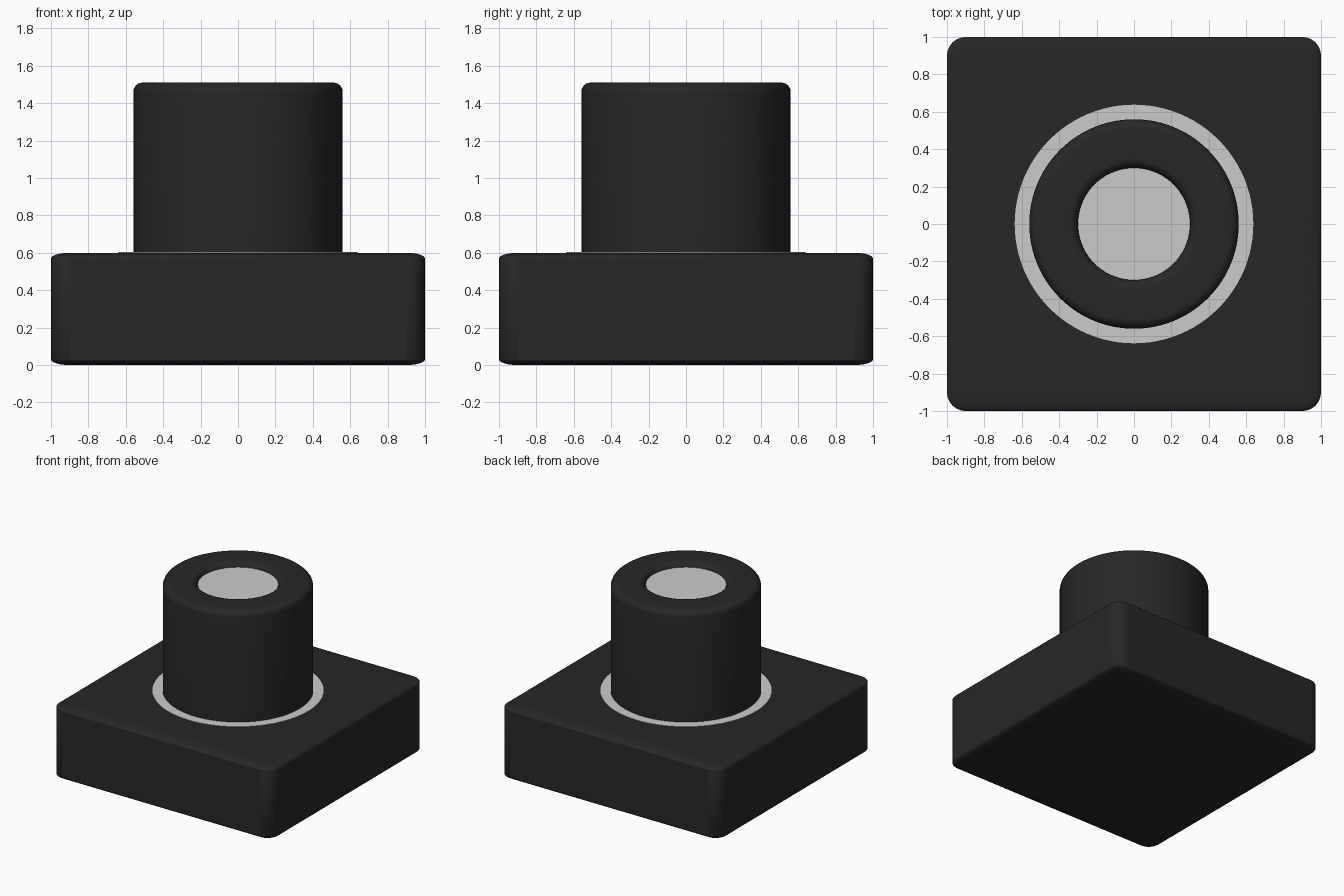
import bpy, bmesh, math

if "Cube" in bpy.data.objects:
    bpy.data.objects.remove(bpy.data.objects["Cube"])


def material(name, value):
    m = bpy.data.materials.new(name)
    m.diffuse_color = (value, value, value, 1)
    m.use_nodes = True
    m.node_tree.nodes["Principled BSDF"].inputs["Base Color"].default_value = m.diffuse_color
    return m


dark = material("charcoal", 0.02)
light = material("light_grey", 0.6)


def smooth(ob, angle=40):
    bpy.context.view_layer.objects.active = ob
    ob.select_set(True)
    bpy.ops.object.shade_smooth_by_angle(angle=math.radians(angle))
    ob.select_set(False)


def lathe(name, profile, mat, n=96):
    """Revolve an (r, z) profile around z; r = 0 ends close to a pole."""
    bm = bmesh.new()
    vs = [bm.verts.new((r, 0, z)) for r, z in profile]
    es = [bm.edges.new(p) for p in zip(vs, vs[1:])]
    bmesh.ops.spin(bm, geom=vs + es, axis=(0, 0, 1), cent=(0, 0, 0),
                   angle=math.tau, steps=n)
    bmesh.ops.remove_doubles(bm, verts=bm.verts, dist=1e-5)
    bmesh.ops.recalc_face_normals(bm, faces=bm.faces)
    me = bpy.data.meshes.new(name)
    bm.to_mesh(me)
    bm.free()
    me.materials.append(mat)
    ob = bpy.data.objects.new(name, me)
    bpy.context.collection.objects.link(ob)
    smooth(ob)
    return ob


def arc(cr, cz, rad, a0, a1, n=6):
    return [(cr + rad * math.cos(math.radians(a0 + (a1 - a0) * i / n)),
             cz + rad * math.sin(math.radians(a0 + (a1 - a0) * i / n)))
            for i in range(n + 1)]


# base block: bevelled cube flattened in z
bpy.ops.mesh.primitive_cube_add(size=2, location=(0, 0, 0.3))
base = bpy.context.object
base.name = "base_block"
base.scale.z = 0.3
base.data.materials.append(dark)
bev = base.modifiers.new("rounding", "BEVEL")
bev.width = 0.1
bev.segments = 6
smooth(base)

# light ring around the foot of the knob
lathe("light_ring", [(0.55, 0.59), (0.55, 0.603), (0.638, 0.603), (0.638, 0.59)], light)

# knob with rounded outer rim and softened central opening
lathe("knob", [(0, 0.59), (0.56, 0.59)] + arc(0.51, 1.46, 0.05, 0, 90)
      + arc(0.35, 1.46, 0.05, 90, 180) + [(0.3, 1.44), (0, 1.44)], dark)

# indicator disc in the opening
lathe("indicator_disc", [(0.3, 1.445), (0.3, 1.475), (0, 1.475)], light)
